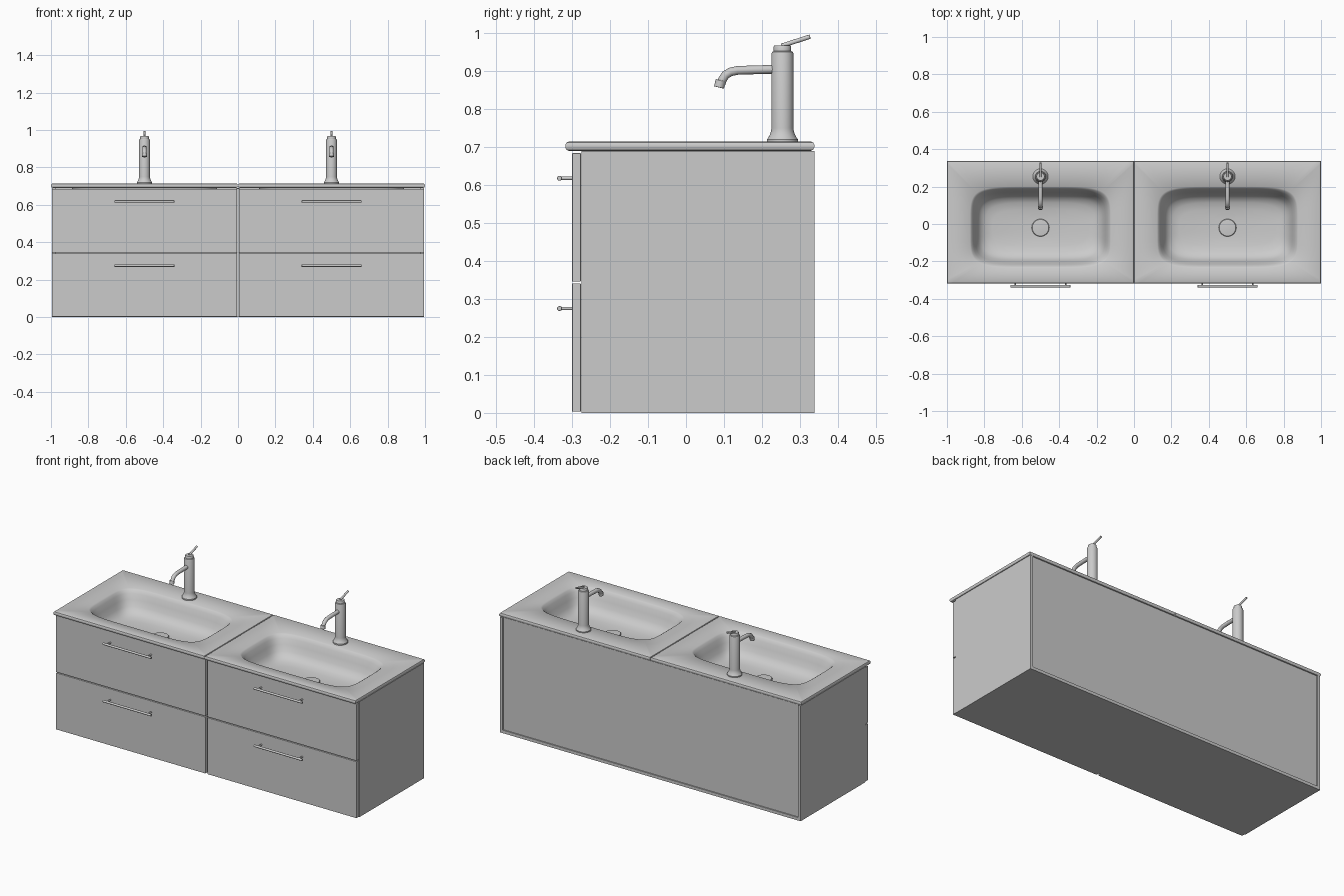
import bpy, math
from mathutils import Vector

if "Cube" in bpy.data.objects:
    bpy.data.objects.remove(bpy.data.objects["Cube"])


def smooth(ob, angle=35):
    bpy.ops.object.select_all(action='DESELECT')
    ob.select_set(True)
    bpy.context.view_layer.objects.active = ob
    bpy.ops.object.shade_smooth_by_angle(angle=math.radians(angle))


def box(name, lo, hi, bevel=0.0):
    lo, hi = Vector(lo), Vector(hi)
    bpy.ops.mesh.primitive_cube_add(size=1, location=(lo + hi) / 2)
    ob = bpy.context.object
    ob.name = name
    ob.scale = hi - lo
    bpy.ops.object.transform_apply(location=False, rotation=False, scale=True)
    if bevel:
        m = ob.modifiers.new("bevel", 'BEVEL')
        m.width, m.segments = bevel, 2
    return ob


def rod(name, p, q, r, bevel=0.0):
    p, q = Vector(p), Vector(q)
    bpy.ops.mesh.primitive_cylinder_add(vertices=24, radius=r, depth=(q - p).length,
                                        location=(p + q) / 2)
    ob = bpy.context.object
    ob.name = name
    ob.rotation_euler = (q - p).to_track_quat('Z', 'Y').to_euler()
    if bevel:
        m = ob.modifiers.new("bevel", 'BEVEL')
        m.width, m.segments = bevel, 2
    smooth(ob)
    return ob


def skin(name, loops, angle=35):
    """Join equal-length closed loops with quads and cap both ends."""
    n = len(loops[0])
    verts = [v for loop in loops for v in loop]
    faces = [(i * n + j, i * n + (j + 1) % n, (i + 1) * n + (j + 1) % n, (i + 1) * n + j)
             for i in range(len(loops) - 1) for j in range(n)]
    faces += [tuple(reversed(range(n))), tuple(range(len(verts) - n, len(verts)))]
    me = bpy.data.meshes.new(name)
    me.from_pydata(verts, [], faces)
    ob = bpy.data.objects.new(name, me)
    bpy.context.collection.objects.link(ob)
    smooth(ob, angle)
    return ob


def lathe(name, cx, cy, profile, n=32):
    ring = [2 * math.pi * k / n for k in range(n)]
    return skin(name, [[(cx + r * math.cos(t), cy + r * math.sin(t), z) for t in ring]
                       for r, z in profile])


def oval(cx, cy, a, b, z, e, n=96, square=False):
    """Superellipse loop, or its projection onto a rectangle."""
    pts = []
    for k in range(n):
        t = 2 * math.pi * k / n
        c, s = math.cos(t), math.sin(t)
        u = math.copysign(abs(c) ** (2 / e), c)
        v = math.copysign(abs(s) ** (2 / e), s)
        if square:
            m = max(abs(u), abs(v))
            u, v = u / m, v / m
        pts.append((cx + a * u, cy + b * v, z))
    return pts


def washbasin(name, cx):
    cy, a, b = -0.018, 0.377, 0.218
    loops = []
    # underside of the bowl, hidden in the cabinet
    for inset, z, e in ((0.15, 0.56, 3.5), (0.05, 0.58, 4.5), (0.0, 0.65, 5), (-0.012, 0.69, 5)):
        loops.append(oval(cx, cy, a - inset, b - inset, z, e))
    # slab with rounded rim
    for inset, z in ((0.010, 0.690), (0.003, 0.693), (0, 0.699), (0, 0.706),
                     (0.003, 0.712), (0.010, 0.715)):
        loops.append(oval(cx, 0.01, 0.4995 - inset, 0.328 - inset, z, 5.2, square=True))
    # bowl interior
    for inset, z, e in ((0, 0.712, 5.2), (0.008, 0.706, 5.2), (0.018, 0.690, 5.1),
                        (0.030, 0.660, 5), (0.043, 0.627, 4.8), (0.060, 0.603, 4.5),
                        (0.085, 0.589, 4), (0.12, 0.582, 3.5)):
        loops.append(oval(cx, cy, a - inset, b - inset, z, e))
    loops.append(oval(cx, -0.02, 0.05, 0.05, 0.576, 2))
    return skin(name, loops, 40)


# Cabinet carcass
for s, side in ((-1, "left"), (1, "right")):
    box(side + "_side_panel", (min(s * 0.977, s * 0.995), -0.275, 0),
        (max(s * 0.977, s * 0.995), 0.338, 0.69))
box("bottom_panel", (-0.977, -0.275, 0), (0.977, 0.338, 0.018))
box("back_panel", (-0.977, 0.318, 0.018), (0.977, 0.331, 0.69))
box("centre_divider", (-0.009, -0.272, 0.018), (0.009, 0.318, 0.688))

for s, side in ((-1, "left"), (1, "right")):
    cx = 0.5 * s
    # Drawer fronts and bar handles
    for level, z0, z1, hz in (("lower", 0.003, 0.341, 0.275), ("upper", 0.346, 0.684, 0.618)):
        tag = f"{side}_{level}"
        box(tag + "_drawer_front", (cx - 0.494, -0.3, z0), (cx + 0.494, -0.277, z1), 0.0015)
        rod(tag + "_handle_bar", (cx - 0.16, -0.333, hz), (cx + 0.16, -0.333, hz), 0.0065, 0.0015)
        for d in (-0.135, 0.135):
            rod(tag + "_handle_post", (cx + d, -0.299, hz), (cx + d, -0.333, hz), 0.0045)

    # Basin top and drain cover
    washbasin(side + "_basin", cx)
    lathe(side + "_drain_cover", cx, -0.02,
          [(0.046, 0.574), (0.047, 0.584), (0.044, 0.588), (0.02, 0.590)])

    # Tap body with flared foot and cap
    lathe(side + "_tap_body", cx, 0.254,
          [(0.041, 0.712), (0.041, 0.720), (0.038, 0.724), (0.033, 0.733), (0.030, 0.742),
           (0.029, 0.75), (0.029, 0.946), (0.027, 0.951), (0.023, 0.953), (0.023, 0.965),
           (0.021, 0.968)])
    # Lever
    rod(side + "_tap_lever", (cx, 0.252, 0.967), (cx, 0.327, 0.991), 0.0058, 0.0015)

    # Bent spout
    cu = bpy.data.curves.new("spout", 'CURVE')
    cu.dimensions, cu.bevel_depth, cu.bevel_resolution = '3D', 0.0115, 4
    cu.use_fill_caps = True
    path = [(0.235, 0.905), (0.18, 0.9035), (0.135, 0.902), (0.117, 0.898),
            (0.104, 0.890), (0.096, 0.878), (0.092, 0.866)]
    sp = cu.splines.new('POLY')
    sp.points.add(len(path) - 1)
    for pt, (y, z) in zip(sp.points, path):
        pt.co = (cx, y, z, 1)
    tmp = bpy.data.objects.new("spout_path", cu)
    bpy.context.collection.objects.link(tmp)
    bpy.context.view_layer.update()
    me = bpy.data.meshes.new_from_object(tmp)
    bpy.data.objects.remove(tmp)
    spout = bpy.data.objects.new(side + "_tap_spout", me)
    bpy.context.collection.objects.link(spout)
    smooth(spout, 45)
    rod(side + "_tap_nozzle", (cx, 0.0915, 0.876), (cx, 0.087, 0.857), 0.0135, 0.001)
